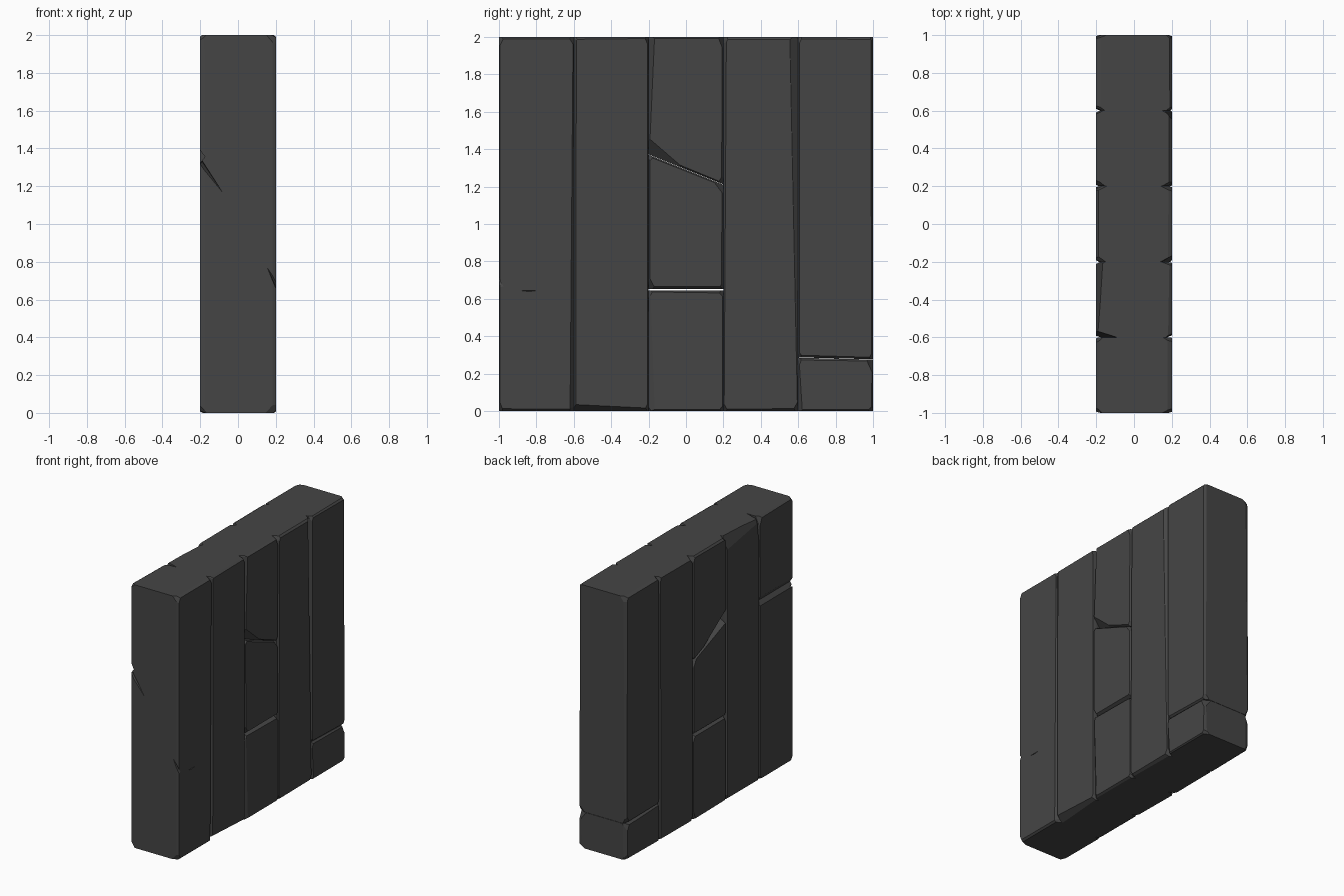
import bpy, bmesh, random
from mathutils import Vector

if "Cube" in bpy.data.objects:
    bpy.data.objects.remove(bpy.data.objects["Cube"])

random.seed(7)
T = 0.2  # half thickness in x

mat = bpy.data.materials.new("dark_grey")
mat.diffuse_color = (0.06, 0.06, 0.06, 1)
mat.use_nodes = True
mat.node_tree.nodes["Principled BSDF"].inputs["Base Color"].default_value = mat.diffuse_color


def hull(points):
    """Clean convex solid around a set of points."""
    bm = bmesh.new()
    for p in points:
        bm.verts.new(p)
    bmesh.ops.remove_doubles(bm, verts=bm.verts, dist=1e-4)
    bmesh.ops.convex_hull(bm, input=bm.verts)
    bmesh.ops.delete(bm, geom=[v for v in bm.verts if not v.link_faces], context='VERTS')
    return bm


def cut(bm, a, b, c, centre):
    """Slice off everything beyond the plane abc, keeping the centre side."""
    a, b, c = Vector(a), Vector(b), Vector(c)
    n = (b - a).cross(c - a).normalized()
    if n.dot(centre - a) > 0:
        n = -n
    bmesh.ops.bisect_plane(bm, geom=bm.verts[:] + bm.edges[:] + bm.faces[:],
                           plane_co=a, plane_no=n, clear_outer=True)
    pts = [v.co.copy() for v in bm.verts]
    bm.free()
    return hull(pts)


def to_object(bm, name):
    bmesh.ops.dissolve_limit(bm, angle_limit=0.005, verts=bm.verts, edges=bm.edges)
    bmesh.ops.recalc_face_normals(bm, faces=bm.faces)
    me = bpy.data.meshes.new(name)
    bm.to_mesh(me)
    bm.free()
    me.materials.append(mat)
    ob = bpy.data.objects.new(name, me)
    bpy.context.collection.objects.link(ob)
    return ob


def plank(name, y0, y1, bottom, top, edges={}, chips=()):
    """Chipped plank; bottom/top hold z at y0 and y1, edges holds
    (side x, side y): (chamfer at bottom, chamfer at top)."""
    ys = {-1: y0, 1: y1}
    zs = {-1: dict(zip((-1, 1), bottom)), 1: dict(zip((-1, 1), top))}
    bm = hull([(sx * T, ys[sy], zs[sz][sy])
               for sx in (-1, 1) for sy in (-1, 1) for sz in (-1, 1)])
    centre = Vector((0, (y0 + y1) / 2, (sum(bottom) + sum(top)) / 4))
    r = random.uniform
    for sx in (-1, 1):
        for sy in (-1, 1):
            # long vertical edge
            y = ys[sy]
            wb, wt = edges.get((sx, sy), (r(.005, .014), r(.005, .014)))
            zb, zt = zs[-1][sy], zs[1][sy]
            d = r(.012, .03)
            bm = cut(bm, (sx * T, y - sy * wb, zb), (sx * T, y - sy * wt, zt),
                     (sx * (T - d), y, (zb + zt) / 2), centre)
            # corners
            for sz in (-1, 1):
                z = zs[sz][sy]
                bm = cut(bm, (sx * (T - r(.03, .06)), y, z),
                         (sx * T, y - sy * r(.02, .04), z),
                         (sx * T, y, z - sz * r(.03, .08)), centre)
        # short edges at top and bottom
        for sz in (-1, 1):
            bm = cut(bm, (sx * T, y0, zs[sz][-1] - sz * r(.006, .014)),
                     (sx * T, y1, zs[sz][1] - sz * r(.006, .014)),
                     (sx * (T - r(.01, .025)), (y0 + y1) / 2,
                      (zs[sz][-1] + zs[sz][1]) / 2), centre)
    for chip in chips:
        bm = cut(bm, *chip, centre)
    return to_object(bm, name)


def notch(target, *points):
    """Carve a convex crack out of a plank."""
    cutter = to_object(hull(points), "crack_cutter")
    cutter.hide_render = True
    mod = target.modifiers.new("crack", 'BOOLEAN')
    mod.operation = 'DIFFERENCE'
    mod.solver = 'EXACT'
    mod.object = cutter
    bpy.context.view_layer.objects.active = target
    bpy.ops.object.modifier_apply(modifier=mod.name)
    bpy.data.objects.remove(cutter)


# First plank, with a crack on each broad face
first = plank("plank_1", -1, -.6, (0, 0), (2, 2), {(1, 1): (.02, .004)})
notch(first, *[(x, y, z) for y in (-1.02, -.58)
               for x, z in ((-.22, 1.42), (-.22, 1.30), (-.175, 1.355))])
notch(first, (-.205, -1.01, 1.36), (-.205, -1.01, 1.31), (-.07, -1.004, 1.15),
      (-.19, -.96, 1.33))
notch(first, (.21, -1.01, .70), (.21, -1.01, .63), (.15, -1.003, .78), (.21, -.97, .645))
notch(first, (.205, -.9, .645), (.205, -.78, .645), (.205, -.84, .637), (.19, -.84, .641))

# Second plank, chipped along its top rear and bottom front edges
plank("plank_2", -.6, -.2, (0, 0), (2, 2), {},
      [((-.165, -.2, 2), (-.19, -.6, 2), (-.2, -.2, 1.9)),
       ((-.09, -.6, 2), (-.2, -.565, 2), (-.2, -.6, 1.75)),
       ((.2, -.6, .035), (.2, -.25, .018), (.16, -.4, 0))])

# Middle plank, broken into three pieces
plank("plank_3_lower", -.2, .2, (0, 0), (.644, .644), {(1, -1): (.033, .01)})
plank("plank_3_middle", -.2, .2, (.652, .652), (1.37, 1.21))
plank("plank_3_upper", -.2, .2, (1.372, 1.212), (2, 2), {(1, -1): (.004, .032)},
      [((.2, -.2, 1.46), (.2, -.02, 1.305), (.13, -.2, 1.37)),
       ((-.2, -.2, 1.46), (-.2, .1, 1.255), (-.13, -.2, 1.37))])

# Fourth plank, with a long tapering split edge
plank("plank_4", .2, .6, (0, 0), (2, 2), {(1, 1): (.004, .045), (1, -1): (.004, .016)})

# Last plank, broken near the foot
plank("plank_5_lower", .6, 1, (0, 0), (.285, .275), {(1, -1): (.022, .004)})
plank("plank_5_upper", .6, 1, (.287, .277), (2, 2))
